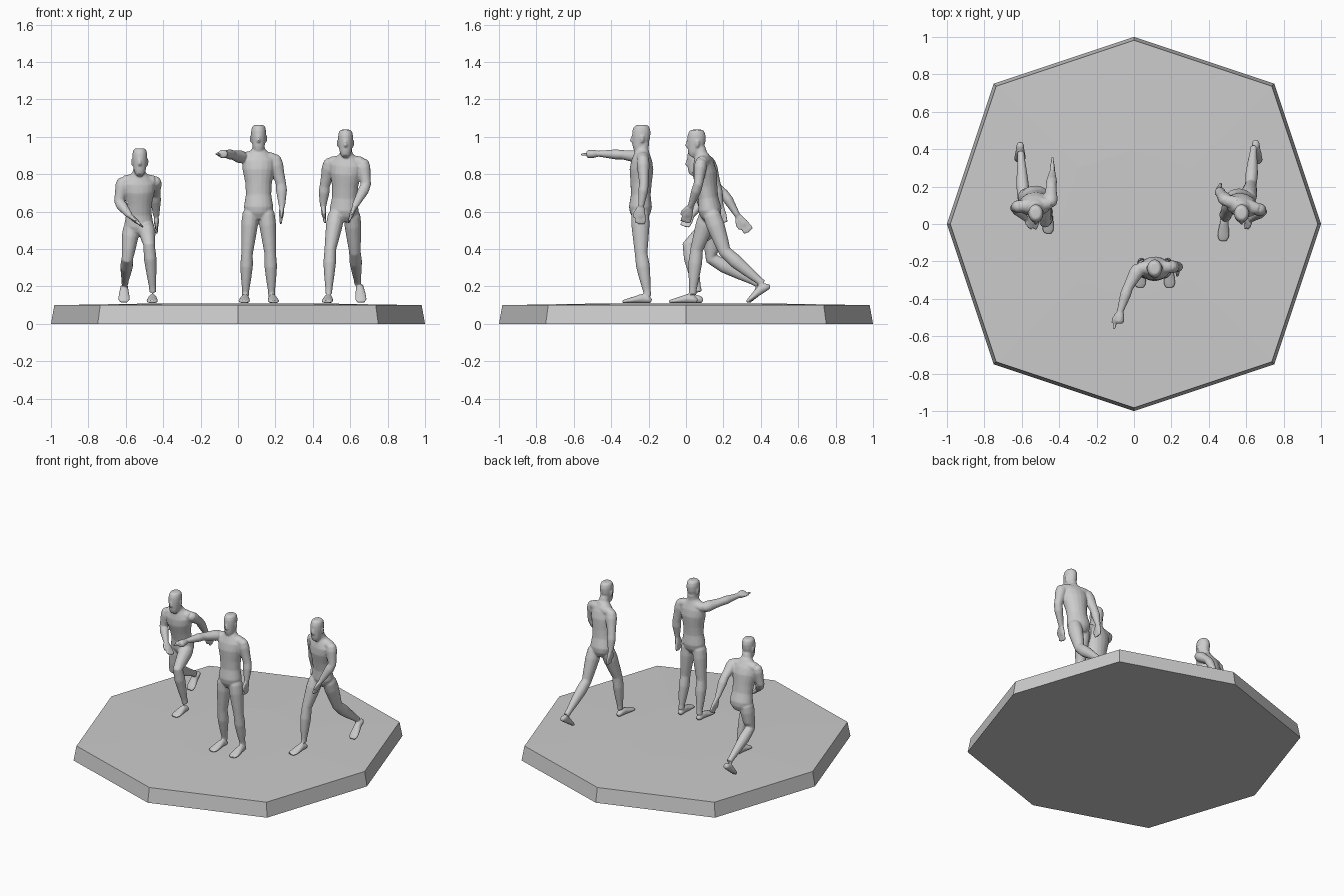
import bpy, bmesh
from math import cos, sin, tau
from mathutils import Vector as V

if "Cube" in bpy.data.objects:
    bpy.data.objects.remove(bpy.data.objects["Cube"])

grey = bpy.data.materials.new("plain_grey")
grey.use_nodes = True
grey.diffuse_color = (.6, .6, .6, 1)
grey.node_tree.nodes["Principled BSDF"].inputs["Base Color"].default_value = (.6, .6, .6, 1)


def finish(bm, name):
    bmesh.ops.recalc_face_normals(bm, faces=bm.faces)
    mesh = bpy.data.meshes.new(name)
    bm.to_mesh(mesh)
    bm.free()
    mesh.materials.append(grey)
    obj = bpy.data.objects.new(name, mesh)
    bpy.context.collection.objects.link(obj)
    return obj


def bridge(bm, rings):
    for a, b in zip(rings, rings[1:]):
        for i in range(len(a)):
            j = (i + 1) % len(a)
            bm.faces.new((a[i], a[j], b[j], b[i]))
    bm.faces.new(rings[0])
    bm.faces.new(rings[-1])


def loft(bm, centres, radii, side, sides=14):
    """Closed tube through centres, with (width, depth) radii."""
    rings = []
    for i, c in enumerate(centres):
        t = (centres[min(i + 1, len(centres) - 1)] - centres[max(i - 1, 0)]).normalized()
        u = (side - t * side.dot(t)).normalized()
        w = t.cross(u)
        rx, ry = radii[i]
        rings.append([bm.verts.new(c + u * rx * cos(tau * k / sides) + w * ry * sin(tau * k / sides))
                      for k in range(sides)])
    bridge(bm, rings)


def limb(bm, a, b, c, upper, lower, side):
    """Two-bone limb; profiles hold (fraction, radius)."""
    pts = [a.lerp(b, t) for t, r in upper] + [b.lerp(c, t) for t, r in lower]
    loft(bm, pts, [(r, r * 1.1) for t, r in upper + lower], side)


ARM_UP = [(-.12, .018), (0, .031), (.25, .035), (.6, .029), (.95, .025)]
ARM_LOW = [(.25, .027), (.7, .02), (1, .016)]
LEG_UP = [(-.1, .03), (.05, .043), (.3, .045), (.7, .037), (.97, .031)]
LEG_LOW = [(.28, .034), (.6, .027), (.88, .019), (1, .019)]
TORSO = [(-.03, .04, .035), (.06, .07, .055), (.15, .079, .062), (.33, .068, .053),
         (.5, .071, .057), (.7, .086, .064), (.83, .088, .056), (.92, .062, .044), (1, .036, .034)]
HEAD = [(0, .026, .018, .016), (.018, .014, .030, .034), (.05, .005, .036, .044), (.08, 0, .040, .049),
        (.11, -.002, .040, .049), (.132, -.003, .036, .042), (.143, -.003, .026, .030)]
FOOT = [(0, .013, .012), (.12, .021, .02), (.35, .023, .025), (.6, .029, .018), (.85, .032, .012), (1, .022, .008)]
X, Y, Z = V((1, 0, 0)), V((0, 1, 0)), V((0, 0, 1))


def hand(bm, wrist, tip, pointing):
    d = tip - wrist
    wide = X if pointing else Y
    wide = (wide - d * wide.dot(d) / d.length_squared).normalized()
    palm = [(-.1, .014, .013), (.2, .022, .014), (.5, .027, .013), (.62, .022, .01)]
    if pointing:
        palm = [(-.1, .014, .014), (.2, .026, .022), (.5, .028, .024), (.62, .02, .016)]
    loft(bm, [wrist + d * t for t, a, b in palm], [(a, b) for t, a, b in palm], wide, 10)
    # fingers and thumb
    for k in ([-1.5] if pointing else [-1.5, -.5, .5, 1.5]):
        ends = [wrist + d * .45 + wide * k * .012, wrist + d * .8 + wide * k * .014,
                tip + wide * k * .015 - d * .04 * abs(k)]
        loft(bm, ends, [(.009, .009), (.008, .008), (.006, .006)], wide, 8)
    root = wrist + d * .15 - wide * .015
    loft(bm, [root, root + d * .25 - wide * .016, root + d * .48 - wide * .02],
         [(.012, .011), (.009, .009), (.006, .006)], wide, 8)


def foot(bm, heel, toe, side):
    d = toe - heel
    up = d.cross(side).normalized()
    up = up if up.z > 0 else -up
    loft(bm, [heel + d * t + up * h for t, w, h in FOOT], [(w, h) for t, w, h in FOOT], side)


def figure(name, core, arms, legs, pointing=False):
    bm = bmesh.new()
    pelvis, neck, chin = map(V, core)
    arms = [[V(p) for p in arm] for arm in arms]
    legs = [[V(p) for p in leg] for leg in legs]
    across = (arms[0][0] - arms[1][0])
    across.z = 0
    across.normalize()
    # torso and shoulder yoke
    loft(bm, [pelvis.lerp(neck, t) for t, a, b in TORSO], [(a, b) for t, a, b in TORSO], across, 18)
    yoke = [arms[1][0].lerp(arms[0][0], t) for t in (0, .25, .5, .75, 1)]
    loft(bm, yoke, [(.03, .028), (.038, .036), (.038, .04), (.038, .036), (.03, .028)], Y)
    # neck, head, nose and ears
    skull = chin + Z * .05 + Y * .012
    loft(bm, [neck - Z * .03, neck.lerp(skull, .5), skull], [(.04, .036), (.032, .033), (.031, .033)], X)
    loft(bm, [chin + Z * h - Y * f for h, f, a, b in HEAD], [(a, b) for h, f, a, b in HEAD], X, 16)
    loft(bm, [chin + Z * .085 - Y * .045, chin + Z * .058 - Y * .05, chin + Z * .05 - Y * .048],
         [(.005, .006), (.009, .011), (.007, .006)], X, 8)
    for s in (-1, 1):
        loft(bm, [chin + X * s * .04 + Y * .006 + Z * h for h in (.05, .068, .085)],
             [(.005, .006), (.006, .01), (.006, .009)], X, 8)
    # limbs
    for i, (shoulder, elbow, wrist, tip) in enumerate(arms):
        aims = pointing and i == 1
        limb(bm, shoulder, elbow, wrist, ARM_UP, ARM_LOW, Z if aims else Y)
        hand(bm, wrist, tip, aims)
    for hip, knee, ankle, heel, toe in legs:
        limb(bm, hip, knee, ankle, LEG_UP, LEG_LOW, X)
        foot(bm, heel, toe, X)
    obj = finish(bm, name)
    # fuse the parts into one soft body
    fuse = obj.modifiers.new("fuse", "REMESH")
    fuse.mode, fuse.voxel_size, fuse.use_smooth_shade = "VOXEL", .005, True
    soft = obj.modifiers.new("soften", "SMOOTH")
    soft.factor, soft.iterations = .5, 4
    obj.modifiers.new("lighten", "DECIMATE").ratio = .4


# Each arm: shoulder, elbow, wrist, fingertip. Each leg: hip, knee, ankle, heel, toe. Left first.
figure("pointing_figure",
       [(.11, -.245, .57), (.11, -.235, .935), (.11, -.24, .92)],
       [[(.195, -.23, .885), (.232, -.225, .74), (.235, -.24, .63), (.228, -.245, .53)],
        [(.025, -.235, .89), (-.035, -.345, .905), (-.075, -.47, .91), (-.085, -.57, .905)]],
       [[(.152, -.245, .6), (.173, -.24, .37), (.18, -.205, .15), (.18, -.185, .11), (.192, -.34, .11)],
        [(.068, -.245, .6), (.048, -.24, .37), (.04, -.205, .15), (.04, -.185, .11), (.032, -.34, .11)]],
       True)
figure("striding_figure",
       [(.565, .135, .56), (.58, .085, .91), (.575, .055, .895)],
       [[(.665, .08, .865), (.685, .065, .74), (.625, .025, .63), (.59, -.005, .54)],
        [(.493, .125, .865), (.462, .165, .73), (.455, .185, .63), (.465, .195, .535)]],
       [[(.61, .135, .59), (.625, .21, .38), (.64, .41, .215), (.65, .455, .19), (.658, .33, .11)],
        [(.525, .12, .59), (.492, .055, .39), (.485, .035, .16), (.487, .06, .11), (.475, -.09, .11)]])
figure("running_figure",
       [(-.53, .155, .48), (-.53, .085, .81), (-.525, .055, .795)],
       [[(-.447, .11, .765), (-.442, .21, .69), (-.437, .275, .58), (-.435, .34, .49)],
        [(-.612, .095, .765), (-.637, .085, .65), (-.58, .03, .58), (-.51, -.01, .52)]],
       [[(-.49, .14, .52), (-.475, .01, .42), (-.455, .065, .17), (-.455, .09, .11), (-.46, -.05, .11)],
        [(-.57, .145, .52), (-.592, .135, .345), (-.605, .385, .215), (-.608, .445, .19), (-.61, .34, .11)]])

# Octagonal plinth with bevelled sides and a faintly raised middle
bm = bmesh.new()
corners = [(1, 0), (.75, .75), (0, 1), (-.75, .75), (-1, 0), (-.75, -.75), (0, -1), (.75, -.75)]
bridge(bm, [[bm.verts.new((x * s, y * s, z)) for x, y in corners]
            for s, z in ((1, 0), (.982, .1), (.4, .11))])
finish(bm, "plinth")
